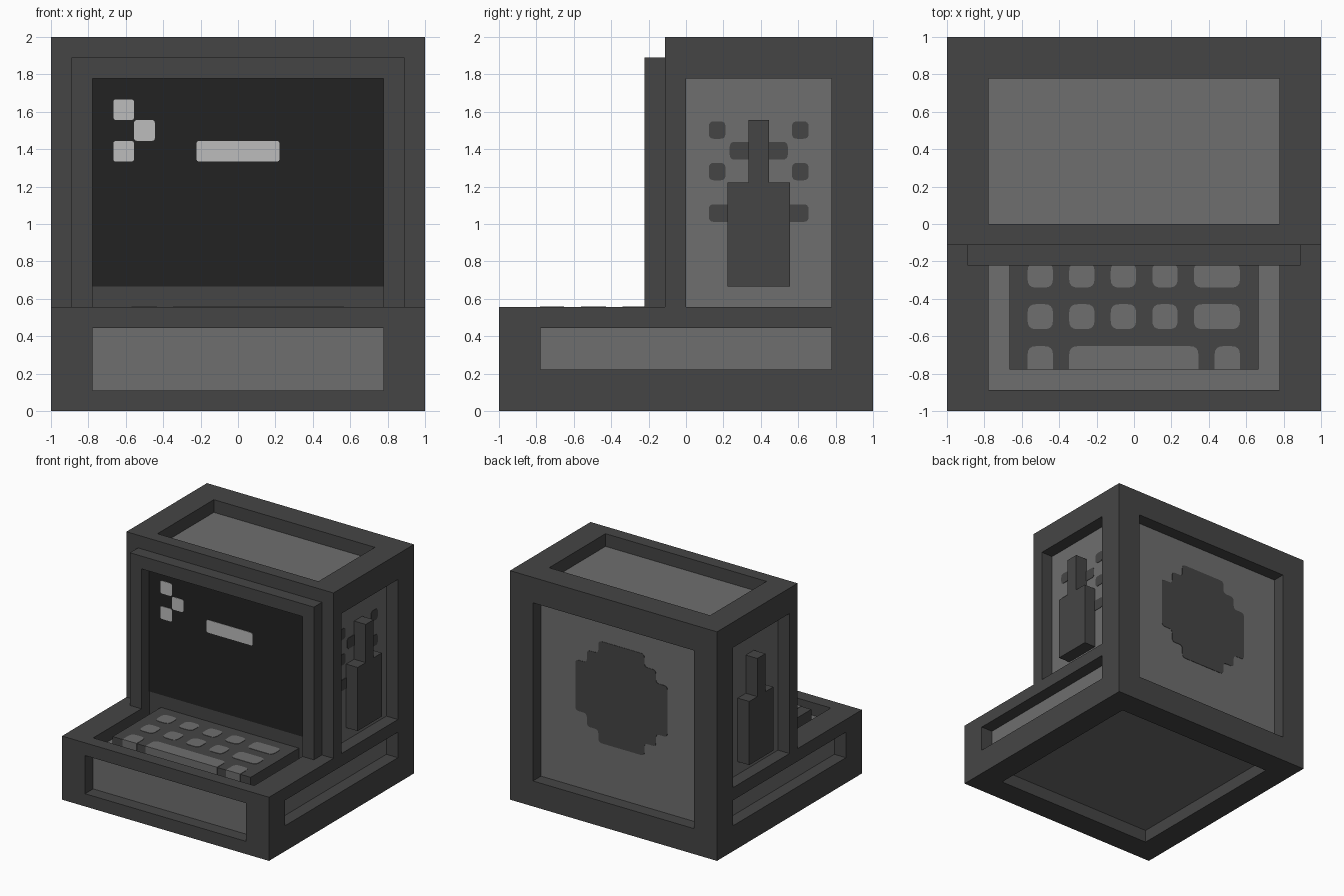
import bpy, bmesh
from mathutils import Vector

U = 1 / 9      # one grid cell; all sizes below are in cells
T = 0.03       # thickness of painted plates, in cells

if "Cube" in bpy.data.objects:
    bpy.data.objects.remove(bpy.data.objects["Cube"], do_unlink=True)


def material(name, v):
    m = bpy.data.materials.new(name)
    m.use_nodes = True
    m.diffuse_color = (v, v, v, 1)
    m.node_tree.nodes["Principled BSDF"].inputs["Base Color"].default_value = (v, v, v, 1)
    return m


FRAME = material("dark grey frame", 0.060)
PANEL = material("mid grey panel", 0.156)
SCREEN = material("near black screen", 0.016)
TEXT = material("light grey glyphs", 0.503)


def rect(a0, a1, b0, b1):
    return [(a0, b0), (a1, b0), (a1, b1), (a0, b1)]


def rounded(pts, r, only=None):
    """Round the corners of an outline (all, or those listed in only)."""
    out = []
    for i, p in enumerate(pts):
        p = Vector(p)
        if only is not None and i not in only:
            out.append(tuple(p))
            continue
        a = p + (Vector(pts[i - 1]) - p).normalized() * r
        b = p + (Vector(pts[(i + 1) % len(pts)]) - p).normalized() * r
        for k in range(5):
            t = k / 4
            out.append(tuple(a * (1 - t) ** 2 + p * 2 * t * (1 - t) + b * t ** 2))
    return out


def add_prism(bm, pts, axis, lo, hi):
    """Extrude a flat outline along an axis from lo to hi."""
    def place(a, b, d):
        return Vector({"x": (d, a, b), "y": (a, d, b), "z": (a, b, d)}[axis]) * U
    bottom = [bm.verts.new(place(a, b, lo)) for a, b in pts]
    top = [bm.verts.new(place(a, b, hi)) for a, b in pts]
    bm.faces.new(bottom)
    bm.faces.new(top)
    n = len(pts)
    for i in range(n):
        j = (i + 1) % n
        bm.faces.new((bottom[i], bottom[j], top[j], top[i]))


def part(name, prisms, mat=None):
    bm = bmesh.new()
    for p in prisms:
        add_prism(bm, *p)
    bmesh.ops.recalc_face_normals(bm, faces=bm.faces)
    me = bpy.data.meshes.new(name)
    bm.to_mesh(me)
    bm.free()
    if mat:
        me.materials.append(mat)
    ob = bpy.data.objects.new(name, me)
    bpy.context.collection.objects.link(ob)
    return ob


# L-shaped case
case = part("case", [([(-9, 0), (9, 0), (9, 18), (-1, 18), (-1, 5), (-9, 5)], "x", -9, 9)], FRAME)

# Recesses, each one cell deep
recesses = [
    (rect(-7, 7, 1, 4), "y", -10, -8),        # front
    (rect(-7, 7, 2, 16), "y", 8, 10),         # back
    (rect(-7, 7, 0, 7), "z", 17, 19),         # top
    (rect(-7, 7, -7, 7), "z", -1, 1),         # bottom
    (rect(-7, 7, -7.98, -1), "z", 4, 6),      # keyboard well
]
for lo, hi in ((8, 10), (-10, -8)):           # both sides
    recesses.append((rect(-7, 7, 2, 4), "x", lo, hi))
    recesses.append((rect(0, 7, 5, 16), "x", lo, hi))
cutter = part("recess_cutter", recesses)
cutter.hide_render = True
mod = case.modifiers.new("recesses", "BOOLEAN")
mod.operation = "DIFFERENCE"
mod.solver = "EXACT"
mod.object = cutter
bpy.context.view_layer.objects.active = case
bpy.ops.object.modifier_apply(modifier=mod.name)
bpy.data.objects.remove(cutter, do_unlink=True)

# Recess floors take the panel colour: picked by their plane's offset
case.data.materials.clear()
case.data.materials.append(FRAME)
case.data.materials.append(PANEL)
for f in case.data.polygons:
    offset = f.center.dot(f.normal) / U
    f.material_index = int(any(abs(offset - d) < 0.01 for d in (8, 17, 4, -1)))

# Screen surround, open at the bottom
part("screen_bezel", [([(-8, 5), (-7, 5), (-7, 16), (7, 16), (7, 5), (8, 5), (8, 17), (-8, 17)],
                       "y", -2, -1)], FRAME)
part("screen", [(rect(-7, 7, 6, 16), "y", -1 - T, -1)], SCREEN)

# Prompt arrow and cursor on the screen
glyphs = [(-6, -5, 14, 15), (-5, -4, 13, 14), (-6, -5, 12, 13), (-2, 2, 12, 13)]
part("screen_prompt", [(rounded(rect(*g), 0.15), "y", -1 - 2 * T, -1 - T) for g in glyphs], TEXT)

# Keyboard and keys
part("keyboard", [(rect(-6, 6, -7, -1), "z", 4, 5)], FRAME)
keys = []
for y0 in (-5.06, -3.06):
    for x0, x1 in ((-5, -4), (-3, -2), (-1, 0), (1, 2), (3, 5)):
        keys.append((rounded(rect(x0 - 0.12, x1 + 0.1, y0, y0 + 1.2), 0.4), "z", 5, 5 + T))
for x0, x1 in ((-5, -4), (-3, 3), (4, 5)):    # bottom row wraps over the front edge
    outline = rect(x0 - 0.12, x1 + 0.1, -7 - T, -5.88)
    keys.append((rounded(outline, 0.4, only=(2, 3)), "z", 4.02, 5 + T))
part("keys", keys, PANEL)

# Bottle-shaped handle in each side recess
handle = [(2, 6), (5, 6), (5, 11), (4, 11), (4, 14), (3, 14), (3, 11), (2, 11)]
part("left_handle", [(handle, "x", 8, 9)], FRAME)
part("right_handle", [(handle, "x", -9, -8)], FRAME)

# Dark marks painted around the left handle
marks = [(1.1, 1.9, z, z + 0.84) for z in (13.1, 11.1)]
marks += [(5.1, 5.9, z, z + 0.84) for z in (13.1, 11.1)]
marks += [(2.1, 4.9, 12.1, 12.95), (1.1, 5.9, 9.1, 9.95)]
part("left_side_marks", [(rounded(rect(*m), 0.25), "x", 8, 8 + T) for m in marks], FRAME)

# Stepped round emblem on the back
quarter = [(4, 2), (3, 2), (3, 3), (2, 3), (2, 4)]
disc = quarter + [(-a, b) for a, b in reversed(quarter)]
disc += [(-a, -b) for a, b in disc]
part("back_emblem", [(rounded([(a, b + 10) for a, b in disc], 0.3), "y", 8, 8 + T)], FRAME)
